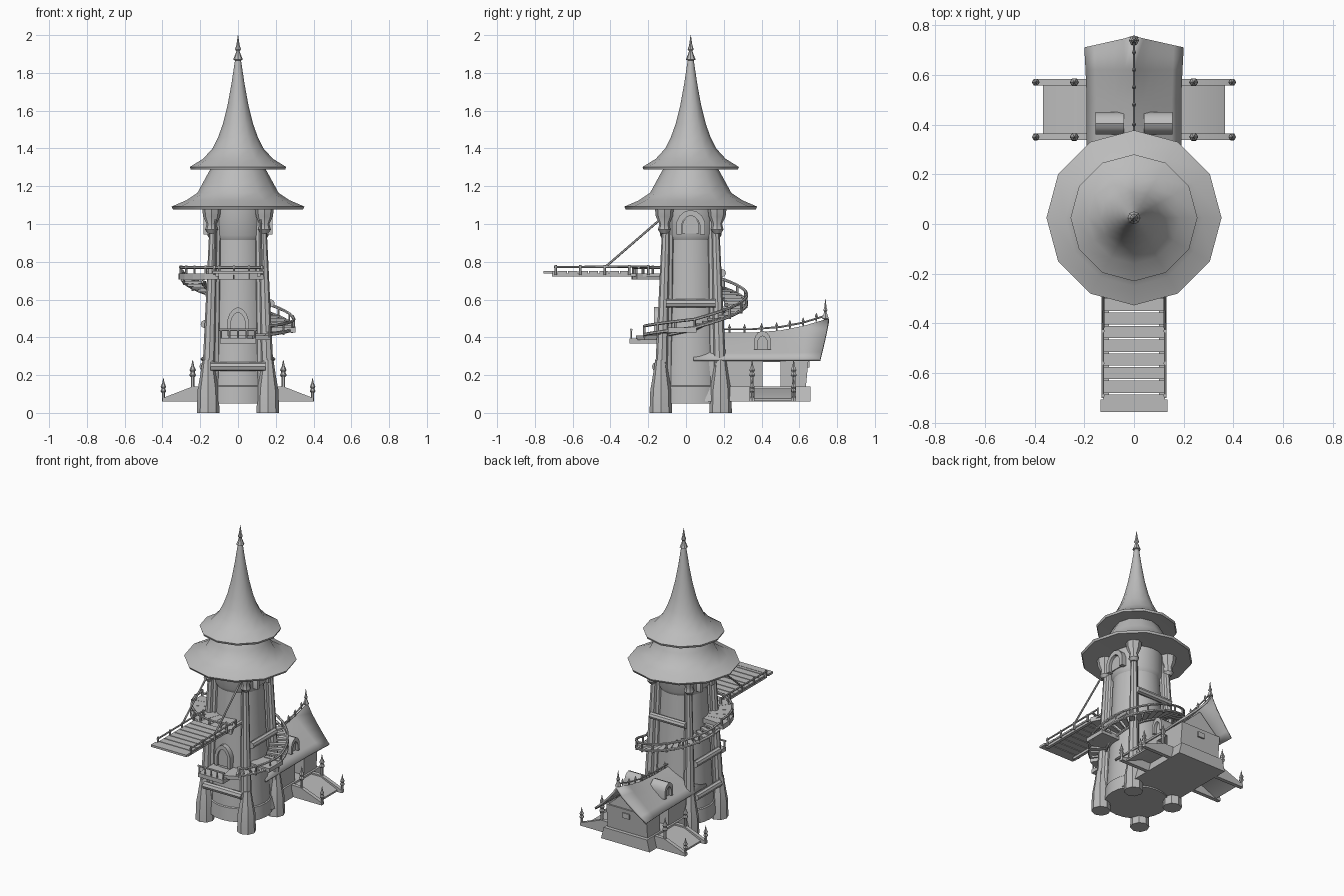
import bpy, bmesh
from math import sin, cos, pi, radians
from mathutils import Vector, Matrix

cube = bpy.data.objects.get("Cube")
if cube:
    bpy.data.objects.remove(cube, do_unlink=True)

grey = bpy.data.materials.new("plain_grey")
grey.use_nodes = True
grey.diffuse_color = (0.5, 0.5, 0.5, 1)
grey.node_tree.nodes["Principled BSDF"].inputs["Base Color"].default_value = (0.5, 0.5, 0.5, 1)

CY = 0.025  # tower axis in y


def finish(name, bm, angle=40):
    bmesh.ops.recalc_face_normals(bm, faces=bm.faces)
    me = bpy.data.meshes.new(name)
    bm.to_mesh(me)
    bm.free()
    ob = bpy.data.objects.new(name, me)
    bpy.context.collection.objects.link(ob)
    me.materials.append(grey)
    bpy.ops.object.select_all(action='DESELECT')
    ob.select_set(True)
    bpy.context.view_layer.objects.active = ob
    bpy.ops.object.shade_smooth_by_angle(angle=radians(angle))
    return ob


def rod(bm, a, b, r1, r2=None, n=6):
    a, b = Vector(a), Vector(b)
    d = b - a
    m = Matrix.Translation((a + b) / 2) @ d.to_track_quat('Z', 'Y').to_matrix().to_4x4()
    bmesh.ops.create_cone(bm, cap_ends=True, segments=n, radius1=r1,
                          radius2=r1 if r2 is None else r2, depth=d.length, matrix=m)


def chain(bm, pts, r):
    for a, b in zip(pts, pts[1:]):
        rod(bm, a, b, r)


def box(bm, x0, x1, y0, y1, z0, z1):
    m = Matrix.Translation(((x0 + x1) / 2, (y0 + y1) / 2, (z0 + z1) / 2))
    bmesh.ops.create_cube(bm, size=1, matrix=m @ Matrix.Diagonal((x1 - x0, y1 - y0, z1 - z0, 1)))


def lathe(bm, profile, n, x=0, y=CY, z=0, s=1):
    rings = [[bm.verts.new((x + s * r * cos(2 * pi * i / n), y + s * r * sin(2 * pi * i / n), z + s * h))
              for i in range(n)] for r, h in profile]
    for lo, hi in zip(rings, rings[1:]):
        for i in range(n):
            j = (i + 1) % n
            bm.faces.new((lo[i], lo[j], hi[j], hi[i]))
    bm.faces.new(rings[0])
    bm.faces.new(rings[-1])


def prism(bm, pts, lo, hi, axis):
    # outline (u, z) extruded along x or y
    def at(u, z, d):
        return (d, u, z) if axis == 'x' else (u, d, z)
    a = [bm.verts.new(at(u, z, lo)) for u, z in pts]
    b = [bm.verts.new(at(u, z, hi)) for u, z in pts]
    for i in range(len(pts)):
        j = (i + 1) % len(pts)
        bm.faces.new((a[i], a[j], b[j], b[i]))
    bm.faces.new(a)
    bm.faces.new(b)


def arch(c, w, z, h):
    half = [(-1, 0), (-1, .5), (-.8, .75), (-.45, .92)]
    full = half + [(0, 1)] + [(-u, v) for u, v in reversed(half)]
    return [(c + u * w, z + v * h) for u, v in full]


def arch_frame(c, w, z, h, k=.65):
    return arch(c, w, z, h) + arch(c, w * k, z, h * (k + .12))[::-1]


def polar(r, deg, z):
    return (r * cos(radians(deg)), CY + r * sin(radians(deg)), z)


def wedge(bm, r0, r1, a0, a1, z0, z1):
    v = [bm.verts.new(polar(r, a, z)) for z in (z0, z1)
         for r, a in ((r0, a0), (r1, a0), (r1, a1), (r0, a1))]
    for f in ((0, 1, 2, 3), (4, 5, 6, 7), (0, 1, 5, 4), (1, 2, 6, 5), (2, 3, 7, 6), (3, 0, 4, 7)):
        bm.faces.new([v[i] for i in f])


# tower body with skirt and upper drum
bm = bmesh.new()
lathe(bm, [(.2, .05), (.195, .14), (.188, .145), (.173, .4), (.158, .7), (.148, .92)], 24)
finish("tower_body", bm)
bm = bmesh.new()
lathe(bm, [(.148, .915), (.162, .94), (.162, 1.1)], 24)
finish("upper_drum", bm)

# two flared roofs and the spire tip
bm = bmesh.new()
lathe(bm, [(.16, 1.085), (.345, 1.078), (.352, 1.092), (.275, 1.125), (.215, 1.165),
           (.185, 1.22), (.155, 1.275), (.14, 1.3)], 12)
finish("lower_roof", bm)
bm = bmesh.new()
lathe(bm, [(.14, 1.295), (.25, 1.288), (.255, 1.302), (.185, 1.345), (.135, 1.4), (.105, 1.46),
           (.08, 1.53), (.055, 1.63), (.035, 1.74), (.014, 1.88)], 12)
finish("upper_roof", bm)
FINIAL = [(.012, 0), (.026, .005), (.014, .035), (.009, .05), (.016, .06), (.009, .08), (.001, .135)]
bm = bmesh.new()
lathe(bm, FINIAL, 8, z=1.865)
finish("spire_finial", bm)

# legs set against the body, with feet and capitals
bm = bmesh.new()
for sx in (-1, 1):
    for sy in (-1, 1):
        rod(bm, (.158 * sx, CY + .158 * sy, .1), (.128 * sx, CY + .128 * sy, 1.08), .036, .019, 8)
        rod(bm, (.132 * sx, CY + .132 * sy, .1), (.108 * sx, CY + .108 * sy, 1.08), .036, .019, 8)
        lathe(bm, [(.06, 0), (.056, .12), (.042, .2), (.03, .28)], 8, .158 * sx, CY + .158 * sy)
        lathe(bm, [(.02, .95), (.034, .97), (.026, 1.0), (.045, 1.04), (.05, 1.085)], 8,
              .14 * sx, CY + .14 * sy)
finish("legs", bm)

# cross beams lashed outside the legs
bm = bmesh.new()
rod(bm, (-.145, CY - .182, .245), (.145, CY - .182, .245), .024, n=8)
for s, z in ((1, .58), (-1, .245), (-1, .47)):
    o = .19 - .03 * z
    rod(bm, (s * o, CY - .13, z), (s * o, CY + .13, z), .022, n=8)
rod(bm, (-.135, CY + .165, .74), (.135, CY + .165, .74), .022, n=8)
finish("cross_beams", bm)

# arched side windows below the lower roof
bm = bmesh.new()
for s in (-1, 1):
    prism(bm, arch_frame(CY, .075, .945, .13, .65), s * .15, s * .182, 'x')
    prism(bm, arch(CY, .045, .95, .09), s * .15, s * .166, 'x')
finish("side_windows", bm, 30)

# front door
bm = bmesh.new()
prism(bm, arch_frame(0, .058, .41, .15, .7), -.17, CY - .13, 'y')
prism(bm, arch(0, .045, .41, .13), -.155, CY - .13, 'y')
finish("front_door", bm, 30)

# door landing
bm = bmesh.new()
box(bm, -.095, .095, -.3, -.13, .368, .395)
wedge(bm, .165, .3, -75, -55, .385, .41)
for x in (-.09, -.045, 0, .045, .09):
    rod(bm, (x, -.29, .39), (x, -.29, .445), .005)
rod(bm, (-.1, -.29, .44), (.1, -.29, .44), .007)
finish("door_landing", bm, 30)

# spiral stair with rail: gentle at first, then steeper
bm = bmesh.new()
outer, inner = [], []
for i in range(24):
    a, z = -60 + 10 * i, .415 + .006 * min(i, 6) + .015 * max(i - 6, 0)
    wedge(bm, .18, .29, a, a + 7.5, z - .006, z + .006)
    outer.append(polar(.297, a + 4, z))
    inner.append(polar(.19, a + 4, z - .012))
    if i % 2 == 0:
        rod(bm, polar(.297, a + 4, z - .015), polar(.297, a + 4, z + .05), .006)
chain(bm, outer, .009)
chain(bm, inner, .008)
chain(bm, [(x, y, z + .045) for x, y, z in outer], .008)
box(bm, .15, .305, -.095, .055, .425, .452)
finish("spiral_stair", bm, 30)

# upper landing
bm = bmesh.new()
rail = []
for i in range(8):
    a = 176 + 15 * i
    wedge(bm, .14, .315, a, a + 14.5, .705, .738)
    rail.append(polar(.305, a, .77))
    rod(bm, polar(.305, a, .73), polar(.305, a, .78), .007)
rail.append(polar(.305, 296, .77))
chain(bm, rail, .008)
finish("upper_landing", bm, 30)

# plank bridge held by two stays
bm = bmesh.new()
for i in range(8):
    y = -.3 - .055 * i
    box(bm, -.125, .125, y - .049, y, .738, .75)
box(bm, -.135, .135, -.755, -.705, .738, .752)
for s in (-1, 1):
    box(bm, s * .11 - .01, s * .11 + .01, -.71, -.1, .722, .738)
    rod(bm, (s * .125, -.7, .772), (s * .125, -.2, .775), .006)
    for y in (-.69, -.56, -.43, -.3, -.2):
        rod(bm, (s * .125, y, .73), (s * .125, y, .782), .007)
finish("bridge", bm, 30)
bm = bmesh.new()
for s in (-1, 1):
    rod(bm, (s * .125, -.43, .77), (s * .12, -.13, 1.03), .006)
finish("bridge_stays", bm)

# annex base, walls with a through passage, gable and small back window
bm = bmesh.new()
prism(bm, [(-.185, .06), (.185, .06), (.165, .14), (-.165, .14)], .1, .66, 'y')
prism(bm, [(.05, .14), (.405, .14), (.405, .27), (.5, .27), (.5, .14), (.635, .14), (.65, .3), (.05, .3)],
      -.152, .152, 'x')
prism(bm, [(-.15, .29), (.15, .29), (0, .43)], .61, .64, 'y')
box(bm, -.025, .025, .63, .655, .24, .275)
finish("annex_walls", bm, 30)

# annex roof: curved sheet with an upswept back end
SECTIONS = [(.04, .425, .19, 1.1), (.2, .425, .19, 1.1), (.35, .425, .19, 1.1),
            (.5, .437, .19, 1.05), (.62, .46, .195, .95), (.71, .5, .2, .82)]
bm = bmesh.new()
rows = []
for y, top, w, p in SECTIONS:
    row = []
    for i in range(-5, 6):
        t = abs(i) / 5
        row.append(bm.verts.new((w * i / 5, y + (.045 * (1 - t) if y > .7 else 0),
                                 .285 + (top - .285) * (1 - t ** p))))
    rows.append(row)
for lo, hi in zip(rows, rows[1:]):
    for i in range(10):
        bm.faces.new((lo[i], lo[i + 1], hi[i + 1], hi[i]))
sheet = finish("annex_roof", bm)
mod = sheet.modifiers.new("thickness", 'SOLIDIFY')
mod.thickness = .014

# ridge rail and finials
bm = bmesh.new()
ridge = [(0, y + (.04 if y > .7 else 0), top + .018) for y, top, w, p in SECTIONS[1:]]
chain(bm, ridge, .005)
for y, z in ((.23, .425), (.31, .425), (.4, .43), (.48, .435), (.55, .448), (.62, .46), (.69, .485)):
    lathe(bm, [(.005, 0), (.006, .02), (.009, .027), (.001, .045)], 6, 0, y, z)
lathe(bm, FINIAL, 6, 0, .738, .495, .8)
finish("ridge_rail", bm)

# roof dormers
bm = bmesh.new()
for s in (-1, 1):
    prism(bm, arch_frame(.405, .045, .335, .1, .6), s * .04, s * .155, 'x')
    prism(bm, arch(.405, .032, .335, .08), s * .04, s * .135, 'x')
finish("dormers", bm, 30)

# side ramps: thin sloped plates, cheeks and finial posts
bm = bmesh.new()
POST = [(.009, 0), (.009, .05), (.017, .06), (.01, .075), (.016, .085), (.007, .105), (.001, .135)]
for s in (-1, 1):
    prism(bm, [(s * .15, .118), (s * .24, .118), (s * .365, .063), (s * .365, .075),
               (s * .24, .13), (s * .15, .13)], .355, .565, 'y')
    for y in (.35, .57):
        prism(bm, [(s * .17, .06), (s * .4, .06), (s * .4, .078), (s * .24, .14), (s * .17, .14)],
              y - .013, y + .013, 'y')
        lathe(bm, POST, 6, s * .395, y, .06, .92)
        lathe(bm, POST, 6, s * .24, y, .135, 1.08)
finish("side_ramps", bm, 30)
